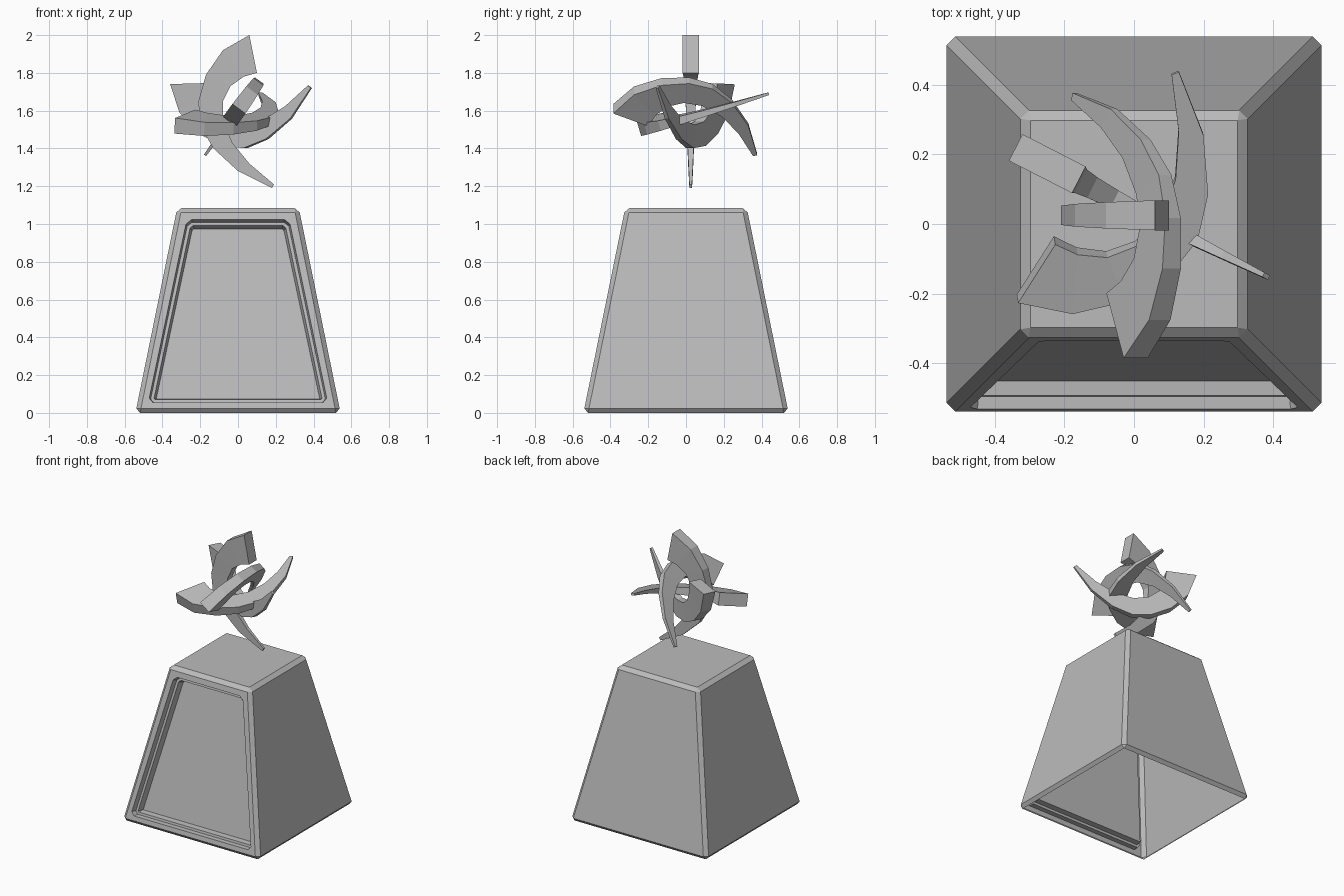
import bpy
import bmesh
from mathutils import Vector

cube = bpy.data.objects.get("Cube")
if cube:
    bpy.data.objects.remove(cube, do_unlink=True)

# One plain grey for everything
grey = bpy.data.materials.new("plain grey")
grey.use_nodes = True
colour = (0.5, 0.5, 0.5, 1)
grey.diffuse_color = colour
grey.node_tree.nodes["Principled BSDF"].inputs["Base Color"].default_value = colour


def add_object(name, bm):
    mesh = bpy.data.meshes.new(name)
    bm.to_mesh(mesh)
    bm.free()
    mesh.materials.append(grey)
    obj = bpy.data.objects.new(name, mesh)
    bpy.context.collection.objects.link(obj)
    return obj


# Pedestal: tapered, chamfered shell, open underneath, with a stepped front recess
HEIGHT, BASE, TOP = 1.085, 0.543, 0.322
bm = bmesh.new()
bmesh.ops.create_cube(bm, size=2)
for v in bm.verts:
    half = TOP if v.co.z > 0 else BASE
    v.co = (v.co.x * half, v.co.y * half, HEIGHT if v.co.z > 0 else 0)
bmesh.ops.bevel(bm, geom=bm.edges[:], offset=0.024, offset_type='OFFSET',
                segments=1, affect='EDGES')
bm.normal_update()
floor = [f for f in bm.faces if f.normal.z < -0.99]
bmesh.ops.delete(bm, geom=floor, context='FACES')


def front_panel():
    fronts = [f for f in bm.faces if f.normal.y < -0.95]
    return max(fronts, key=lambda f: f.calc_area())


panel = front_panel()
bmesh.ops.inset_region(bm, faces=[panel], thickness=0.05, depth=0)
bmesh.ops.bevel(bm, geom=panel.verts[:], offset=0.025, segments=1,
                affect='VERTICES')
bm.normal_update()
panel = front_panel()
for thickness, depth in ((0.008, -0.035), (0.018, 0), (0.012, -0.04)):
    bmesh.ops.inset_region(bm, faces=[panel], thickness=thickness, depth=depth)
add_object("pedestal", bm)

# Crescent blade outline: outer and inner edge, from the broad end to the tip
OUTER = [(0.06, 2.0), (-0.08, 1.92), (-0.17, 1.79), (-0.21, 1.65),
         (-0.2, 1.52), (-0.13, 1.4), (0.0, 1.28), (0.18, 1.19)]
INNER = [(0.1, 1.8), (0.03, 1.78), (-0.04, 1.73), (-0.08, 1.65),
         (-0.08, 1.55), (-0.03, 1.43), (0.06, 1.32), (0.19, 1.21)]


def plane_axes(end, tip, apex):
    """Axes along the chord, towards the bulge and across the blade."""
    along = (tip - end).normalized()
    bulge = apex - end
    bulge = (bulge - along * bulge.dot(along)).normalized()
    return along, bulge, along.cross(bulge)


FLAT = [Vector((x, 0, z)) for x, z in (OUTER[0], OUTER[-1], OUTER[3])]
FLAT_AXES = plane_axes(*FLAT)


def add_blade(name, end, tip, apex):
    """Lay the outline in the plane through its outer corner, tip and bulge."""
    end, tip, apex = Vector(end), Vector(tip), Vector(apex)
    along, bulge, across = plane_axes(end, tip, apex)

    def place(point, side):
        local = Vector((point[0], 0, point[1])) - FLAT[0]
        return (end + along * local.dot(FLAT_AXES[0])
                + bulge * local.dot(FLAT_AXES[1]) + across * side)

    bm = bmesh.new()
    rings = []
    for i, (outer, inner) in enumerate(zip(OUTER, INNER)):
        t = i / (len(OUTER) - 1)
        half = 0.043 * (1 - t) + 0.007 * t
        corners = ((outer, -half), (outer, half), (inner, half), (inner, -half))
        rings.append([bm.verts.new(place(p, s)) for p, s in corners])
    for a, b in zip(rings, rings[1:]):
        for k in range(4):
            n = (k + 1) % 4
            bm.faces.new((a[k], a[n], b[n], b[k]))
    bm.faces.new(rings[0])
    bm.faces.new(rings[-1])
    bmesh.ops.recalc_face_normals(bm, faces=bm.faces[:])
    add_object(name, bm)


# Four interlocking blades: outer corner, tip, bulge
add_blade("upright_blade", (0.06, 0.025, 2.0), (0.18, 0.025, 1.19), (-0.21, 0.025, 1.65))
add_blade("arching_blade", (0.005, -0.385, 1.61), (-0.17, 0.37, 1.37), (0.12, -0.03, 1.77))
add_blade("level_blade", (-0.335, -0.215, 1.52), (0.13, 0.44, 1.69), (0.145, -0.1, 1.53))
add_blade("cradle_blade", (-0.34, 0.22, 1.74), (0.38, -0.15, 1.72), (0.02, 0.03, 1.4))
